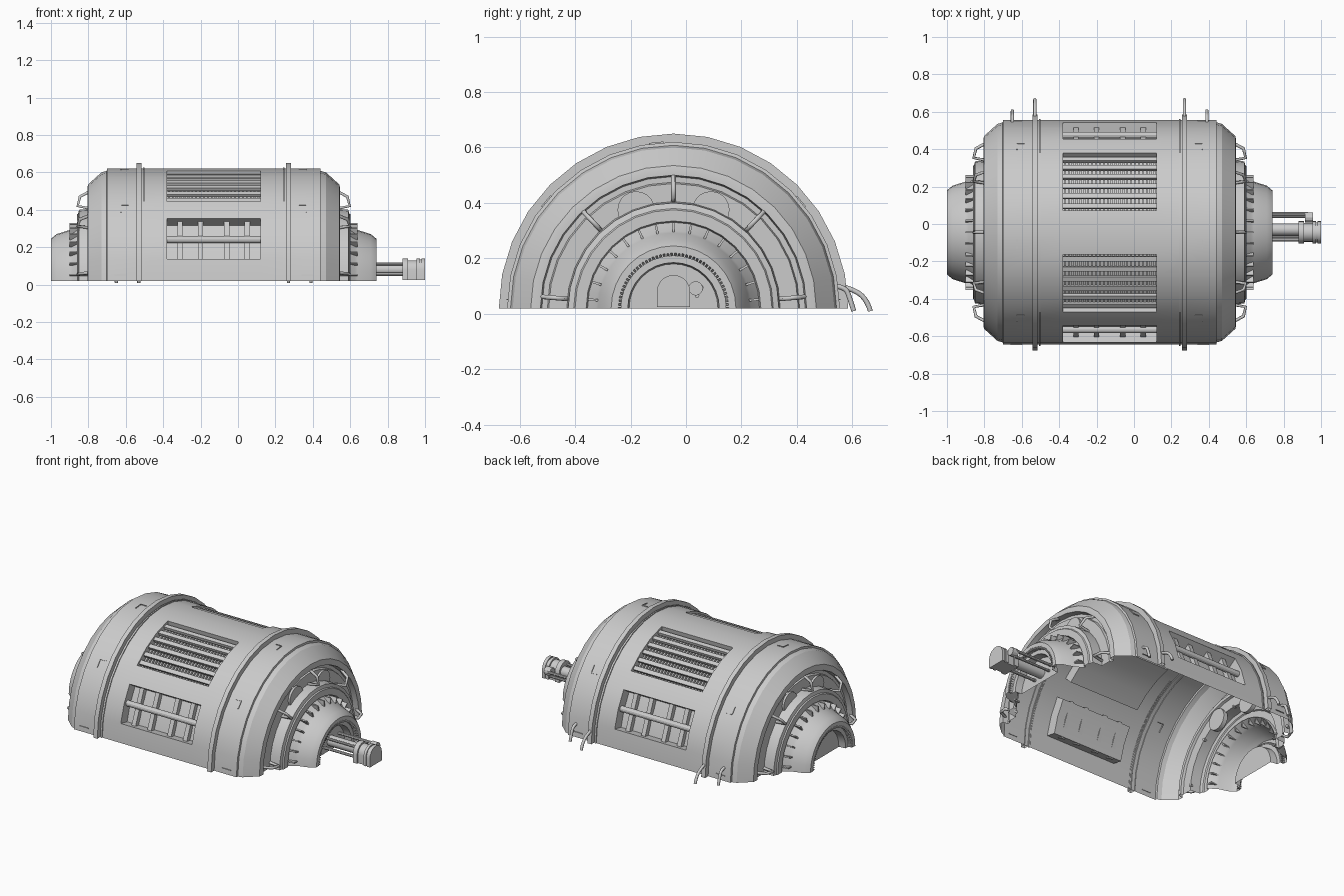
import bpy, bmesh
from math import sin, cos, radians, pi
from mathutils import Vector, Matrix

if "Cube" in bpy.data.objects:
    bpy.data.objects.remove(bpy.data.objects["Cube"])

CX, CY, CZ = -0.13, -0.045, 0.02      # centre of the half drum
STEP = 180 / 16                       # facet angle


def pt(x, a, r):
    """Point from axial offset, angle above the front edge (degrees) and radius."""
    a = radians(a)
    return Vector((CX + x, CY - r * cos(a), CZ + r * sin(a)))


def finish(name, bm, smooth=True):
    bmesh.ops.recalc_face_normals(bm, faces=bm.faces)
    me = bpy.data.meshes.new(name)
    bm.to_mesh(me)
    bm.free()
    if smooth:
        me.shade_smooth()
        me.set_sharp_from_angle(angle=radians(25))
    ob = bpy.data.objects.new(name, me)
    bpy.context.collection.objects.link(ob)
    return ob


def sweep(bm, prof, a0=0, a1=180, n=16, skip=None):
    """Sweep an (x, r) profile around the drum axis; skip(i, k) leaves a hole."""
    rows = [[bm.verts.new(pt(x, a0 + (a1 - a0) * k / n, r)) for k in range(n + 1)] for x, r in prof]
    for i in range(len(prof) - 1):
        for k in range(n):
            if skip and skip(i, k):
                continue
            bm.faces.new((rows[i][k], rows[i + 1][k], rows[i + 1][k + 1], rows[i][k + 1]))


def box(bm, x, a, r, sx, st, sr):
    """Box at a drum position: sizes along axis, tangent and radius."""
    m = Matrix.Translation(pt(x, a, r)) @ Matrix.Rotation(radians(90 - a), 4, 'X') @ Matrix.Diagonal((sx, st, sr, 1))
    bmesh.ops.create_cube(bm, size=1, matrix=m)


def rod(bm, x0, x1, y, z, rad, n=12):
    m = Matrix.Translation(((x0 + x1) / 2, y, z)) @ Matrix.Rotation(pi / 2, 4, 'Y')
    bmesh.ops.create_cone(bm, cap_ends=True, segments=n, radius1=rad, radius2=rad, depth=x1 - x0, matrix=m)


def tube(name, pts, rad, res=1, bez=False):
    cu = bpy.data.curves.new(name, 'CURVE')
    cu.dimensions = '3D'
    cu.bevel_depth, cu.bevel_resolution, cu.use_fill_caps = rad, res, True
    sp = cu.splines.new('NURBS' if bez else 'POLY')
    sp.points.add(len(pts) - 1)
    for p, co in zip(sp.points, pts):
        p.co = (*co, 1)
    if bez:
        sp.order_u, sp.use_endpoint_u, sp.resolution_u = 3, True, 4
    tmp = bpy.data.objects.new(name + "_path", cu)
    bpy.context.collection.objects.link(tmp)
    bpy.context.view_layer.update()
    me = bpy.data.meshes.new_from_object(tmp.evaluated_get(bpy.context.evaluated_depsgraph_get()))
    bpy.data.objects.remove(tmp)
    ob = bpy.data.objects.new(name, me)
    bpy.context.collection.objects.link(ob)


# Drum shell with four window openings
R, W = 0.60, 0.25
holes = [(1, 3), (4, 7), (9, 12), (13, 15)]
bm = bmesh.new()
sweep(bm, [(-0.57, R), (-W, R), (W, R), (0.57, R)],
      skip=lambda i, k: i == 1 and any(a <= k < b for a, b in holes))
finish("drum_shell", bm)

# Window recesses: side walls and floor
FLOOR = 0.535
bm = bmesh.new()
for k0, k1 in holes:
    a0, a1 = k0 * STEP, k1 * STEP
    sweep(bm, [(-W, R), (-W, FLOOR), (W, FLOOR), (W, R)], a0, a1, k1 - k0)
    for a in (a0, a1):
        bm.faces.new([bm.verts.new(pt(x, a, r)) for x, r in ((-W, R), (W, R), (W, FLOOR), (-W, FLOOR))])
finish("window_recesses", bm)

# Upper grilles: wide louvres over thin curved ribs
for side, (k0, k1) in (("front", holes[1]), ("back", holes[2])):
    bm = bmesh.new()
    a0, a1 = k0 * STEP, k1 * STEP
    for j in range(6):
        box(bm, 0, a0 + (a1 - a0) * (j + 0.5) / 6, 0.577, 2 * W, 0.026, 0.018)
    for j in range(24):
        x = -W + 2 * W * (j + 0.5) / 24
        sweep(bm, [(x - 0.005, FLOOR), (x - 0.005, 0.563), (x + 0.005, 0.563), (x + 0.005, FLOOR)], a0, a1, 3)
    finish(side + "_upper_grille", bm)

# Lower windows: upright bars behind one long pipe
for side, a in (("front", 23), ("back", 157)):
    bm = bmesh.new()
    p = pt(0, a, 0.565)
    rod(bm, CX - W, CX + W, p.y, p.z, 0.018)
    for x in (-0.18, -0.07, 0.07, 0.18):
        box(bm, x, 22.5 if a < 90 else 157.5, 0.545, 0.028, 0.225, 0.03)
    finish(side + "_lower_bars", bm)

# Two hoops around the drum
bm = bmesh.new()
for s in (-1, 1):
    sweep(bm, [(s * 0.40 - 0.014, 0.595), (s * 0.40 - 0.014, 0.63), (s * 0.40 + 0.014, 0.63), (s * 0.40 + 0.014, 0.595)])
    sweep(bm, [(s * 0.375 - 0.004, 0.598), (s * 0.375 - 0.004, 0.606), (s * 0.375 + 0.004, 0.606), (s * 0.375 + 0.004, 0.598)])
finish("hoops", bm)

# Small raised strips on the shell
bm = bmesh.new()
for s in (-1, 1):
    for a in (40, 84, 140):
        box(bm, s * 0.495, a, 0.596, 0.004, 0.05, 0.012)
        box(bm, s * 0.475, a + 2.4, 0.596, 0.04, 0.004, 0.012)
    for a in (3, 177):
        box(bm, s * 0.50, a, 0.599, 0.06, 0.004, 0.008)
finish("panel_strips", bm)

# Both stepped ends
END = [(0.57, 0.60), (0.572, 0.588), (0.60, 0.58), (0.672, 0.515), (0.675, 0.50), (0.675, 0.48), (0.64, 0.475),
       (0.64, 0.455), (0.655, 0.45), (0.655, 0.385), (0.72, 0.38), (0.725, 0.36), (0.732, 0.355),
       (0.732, 0.315), (0.715, 0.31), (0.755, 0.28), (0.77, 0.272), (0.84, 0.25), (0.87, 0.225),
       (0.87, 0.20), (0.845, 0.19), (0.845, 0.165), (0.80, 0.16), (0.80, 0.0)]
for s, side in ((1, "right"), (-1, "left")):
    bm = bmesh.new()
    sweep(bm, [(s * x, r) for x, r in END])
    bmesh.ops.remove_doubles(bm, verts=bm.verts, dist=1e-5)
    finish(side + "_end_cap", bm)
    # Ribs around the nose and fine teeth round its opening
    bm = bmesh.new()
    for k in range(15):
        box(bm, s * 0.745, 6 + k * 12, 0.292, 0.05, 0.008, 0.035)
    for k in range(45):
        box(bm, s * 0.86, 2 + k * 4, 0.195, 0.022, 0.007, 0.014)
    # Round bosses on the end face
    for y in (-0.135, 0.135):
        rod(bm, *sorted((CX + s * 0.64, CX + s * 0.668)), CY + y, 0.375, 0.067, 20)
    finish(side + "_end_details", bm)
    # Bracket handles
    for i, a in enumerate((5, 47, 90, 133, 175)):
        path = [(0.65, 0.385), (0.727, 0.40), (0.715, 0.45), (0.65, 0.485)]
        tube(f"{side}_handle_{i + 1}", [pt(s * x, a, r) for x, r in path], 0.009)

# Hoses at the back
for i, (x, out) in enumerate(((-0.65, 0.605), (-0.53, 0.665), (0.27, 0.665), (0.39, 0.605))):
    y0 = 0.54 if out < 0.65 else 0.55
    tube(f"hose_{i + 1}", [(x, y0, 0.10), (x, y0 + 0.035, 0.095), (x, out - 0.015, 0.06), (x, out, 0.01)],
         0.009, 2, True)

# Drive rods leaving the right end
bm = bmesh.new()
rod(bm, 0.66, 0.90, -0.03, 0.08, 0.033, 16)
for y, z, r, x in ((0.055, 0.095, 0.009, 0.93), (0.04, 0.065, 0.008, 0.93), (-0.085, 0.055, 0.009, 0.90), (-0.07, 0.11, 0.008, 0.90)):
    rod(bm, 0.66, x, y, z, r, 8)
finish("drive_rods", bm)

# Arched coupling with a waist, plus its side lug
bm = bmesh.new()
for x0, x1, w in ((0.88, 0.91, 0.06), (0.91, 0.955, 0.05), (0.955, 0.972, 0.06), (0.972, 0.98, 0.054), (0.98, 1.0, 0.06)):
    sec = [(-w, 0.025)] + [(-w * cos(pi * k / 10), 0.08 + w * sin(pi * k / 10)) for k in range(11)] + [(w, 0.025)]
    f = bm.faces.new([bm.verts.new((x0, CY + y, z)) for y, z in sec])
    g = bmesh.ops.extrude_face_region(bm, geom=[f])
    bmesh.ops.translate(bm, vec=(x1 - x0, 0, 0), verts=[v for v in g["geom"] if isinstance(v, bmesh.types.BMVert)])
    bm.faces.new([bm.verts.new((x0, CY + y, z)) for y, z in sec])
rod(bm, 0.915, 0.957, 0.035, 0.092, 0.026, 12)
finish("coupling", bm)
